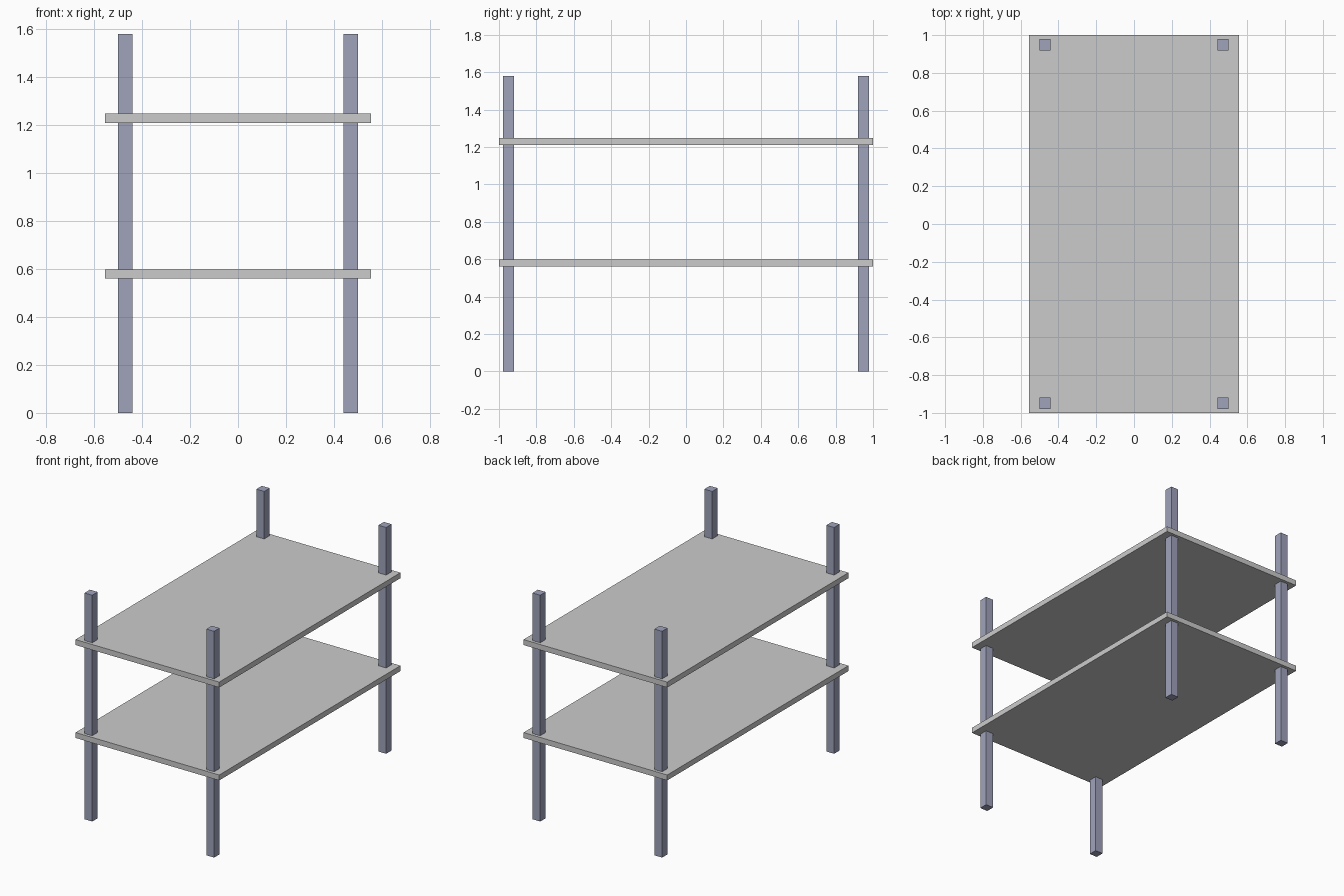
import bpy

if "Cube" in bpy.data.objects:
    bpy.data.objects.remove(bpy.data.objects["Cube"])

HEIGHT = 1.58
POST = 0.06
POST_X, POST_Y = 0.471, 0.949
SHELF_X, SHELF_Y, SHELF_T = 1.11, 2.0, 0.038

post_mat = bpy.data.materials.new("dark_blue_metal")
post_mat.diffuse_color = (0.35, 0.37, 0.5, 1)
post_mat.use_nodes = True
post_mat.node_tree.nodes["Principled BSDF"].inputs["Base Color"].default_value = post_mat.diffuse_color


def box(name, size, centre, mat=None):
    bpy.ops.mesh.primitive_cube_add(size=1, location=centre)
    ob = bpy.context.object
    ob.name = name
    ob.scale = size
    bpy.ops.object.transform_apply(location=False, rotation=False, scale=True)
    if mat:
        ob.data.materials.append(mat)
    return ob


# Four square corner posts
for sy, depth in ((-1, "front"), (1, "back")):
    for sx, side in ((-1, "left"), (1, "right")):
        box(f"{depth}_{side}_post", (POST, POST, HEIGHT),
            (sx * POST_X, sy * POST_Y, HEIGHT / 2), post_mat)

# Two flat shelves, pierced by the posts
for name, z in (("lower_shelf", 0.58), ("upper_shelf", 1.229)):
    box(name, (SHELF_X, SHELF_Y, SHELF_T), (0, 0, z))
